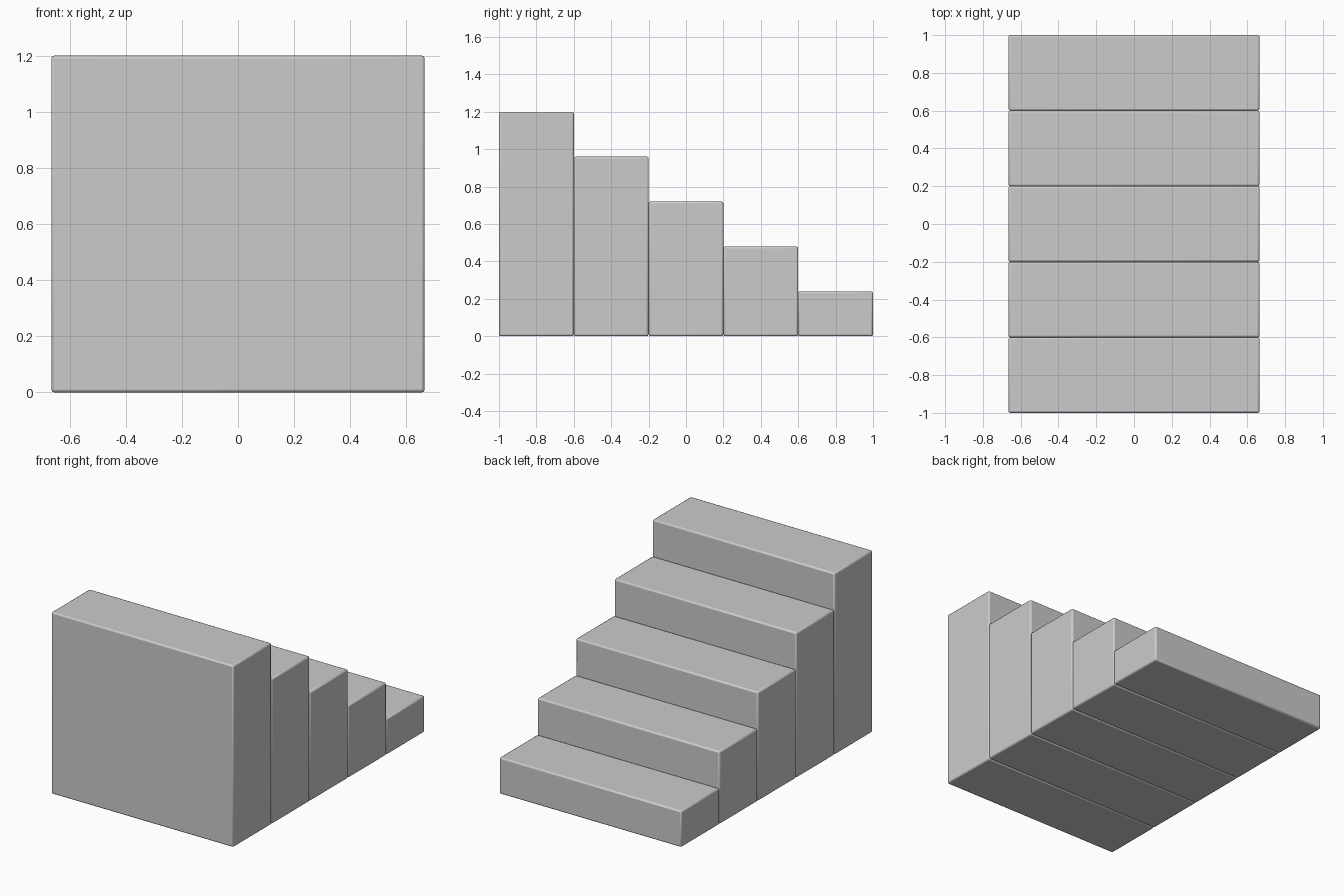
import bpy

if "Cube" in bpy.data.objects:
    bpy.data.objects.remove(bpy.data.objects["Cube"])

STEPS, WIDTH, DEPTH, RISE = 5, 1.33, 0.4, 0.24


def block(name, center, size):
    bpy.ops.mesh.primitive_cube_add(size=1, location=center)
    ob = bpy.context.object
    ob.name = name
    ob.scale = size
    bpy.ops.object.transform_apply(location=False, rotation=False, scale=True)
    # Small rounded edges
    bev = ob.modifiers.new("soft_edges", 'BEVEL')
    bev.width = 0.01
    bev.segments = 2
    bpy.ops.object.shade_smooth_by_angle()
    return ob


# Full-height step blocks, tallest at the front, each one rise lower
for i in range(STEPS):
    h = RISE * (STEPS - i)
    y = -1 + DEPTH * (i + 0.5)
    block(f"step_{i + 1}", (0, y, h / 2), (WIDTH, DEPTH, h))
